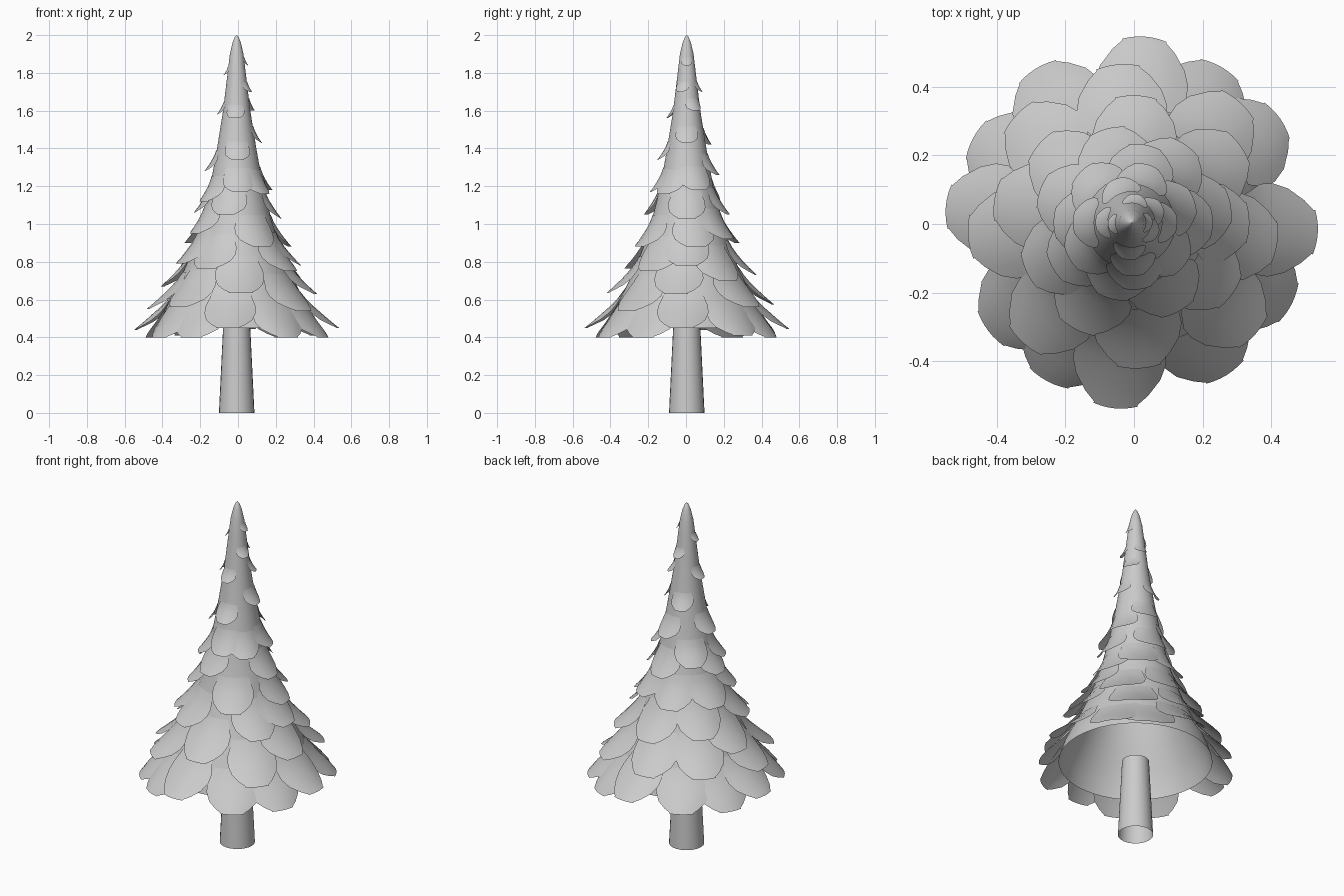
import bpy, math

if "Cube" in bpy.data.objects:
    bpy.data.objects.remove(bpy.data.objects["Cube"])

AX, AY = -0.007, 0.004   # tree axis

# cone silhouette, (z, radius)
CONE = [(0.45, .41), (.52, .39), (.6, .355), (.7, .305), (.8, .26), (.9, .222), (1.0, .19),
        (1.2, .14), (1.4, .104), (1.6, .072), (1.8, .048), (1.9, .036), (1.96, .022), (1.99, .01), (2.0, .001)]
# scale tip radius and half width against height
TIP = [(.4, .52), (.44, .54), (.46, .54), (.55, .475), (.63, .425), (.77, .345), (.9, .28), (1.04, .23),
       (1.16, .195), (1.28, .168), (1.43, .13), (1.57, .104), (1.79, .066), (1.9, .048)]
HALF = [(.4, .168), (.63, .17), (.88, .145), (1.05, .125), (1.17, .11), (1.34, .085), (1.56, .06), (1.8, .035)]


def interp(table, z):
    if z <= table[0][0]:
        return table[0][1]
    for (a, ra), (b, rb) in zip(table, table[1:]):
        if z <= b:
            return ra + (rb - ra) * (z - a) / (b - a)
    return table[-1][1]


def make(name, verts, faces):
    me = bpy.data.meshes.new(name)
    me.from_pydata(verts, [], faces)
    me.update()
    for p in me.polygons:
        p.use_smooth = True
    ob = bpy.data.objects.new(name, me)
    bpy.context.collection.objects.link(ob)
    return ob


def lathe(name, profile, n):
    verts, faces = [], []
    for z, r in profile:
        for i in range(n):
            a = 2 * math.pi * i / n
            verts.append((AX + r * math.cos(a), AY + r * math.sin(a), z))
    for j in range(len(profile) - 1):
        for i in range(n):
            k = (i + 1) % n
            faces.append((j * n + i, j * n + k, (j + 1) * n + k, (j + 1) * n + i))
    return make(name, verts, faces)


# trunk and open foliage cone
lathe("trunk", [(0, .094), (.45, .072)], 24)
lathe("foliage_cone", CONE, 48)

# overlapping scales: (angle in degrees, tip height)
scales = [(-95, .45), (-3, .45), (86, .445), (175, .44),
          (-58, .4), (35, .41), (122, .41), (217, .4), (-27, .4), (60, .4), (152, .4), (242, .4)]
scales += [(185, .55), (95, .575), (48, .56), (-42, .54), (-87, .635), (-8, .63), (137, .58), (228, .56),
           (35, .7), (88, .73), (170, .67), (-118, .765), (-35, .75), (0, .78), (140, .76), (205, .79),
           (-62, .88), (105, .9), (10, .88), (55, .92), (160, .9), (-150, .95),
           (-105, 1.05), (0, 1.03), (180, 1.06), (80, 1.05), (-40, 1.16), (135, 1.12),
           (-85, 1.17), (20, 1.18), (210, 1.12), (180, 1.28), (75, 1.26),
           (-88, 1.34), (0, 1.43), (110, 1.42), (-95, 1.56), (180, 1.58), (30, 1.6),
           (80, 1.7), (-25, 1.7), (185, 1.79), (0, 1.84)]

verts, faces = [], []
ROWS, COLS = [0, .2, .4, .6, .78, .91, .98, 1], 6
for deg, zt in scales:
    rt, w = interp(TIP, zt), interp(HALF, zt)
    zs = zt + 1.15 * w
    flare = rt - interp(CONE, zt)          # how far the tip stands off the cone
    base = len(verts)
    for t in ROWS:
        if t < .4:
            h = w * (.85 + .15 * t / .4)
        else:
            h = w * max(.35, math.sqrt(max(0, 1 - ((t - .4) / .6) ** 2)))
        z = zs + (zt - zs) * t
        rc = interp(CONE, z)
        for c in range(COLS + 1):
            s = (2 * c / COLS - 1) * h / w
            r = rc + .003 + flare * t ** 1.5 * (1 - .45 * s * s)   # sides hug the cone
            a = math.radians(deg) + s * w / (rt - .4 * flare)
            verts.append((AX + r * math.cos(a), AY + r * math.sin(a), z))
    n = COLS + 1
    for j in range(len(ROWS) - 1):
        for c in range(COLS):
            p = base + j * n + c
            faces.append((p, p + n, p + n + 1, p + 1))
make("foliage_scales", verts, faces)
